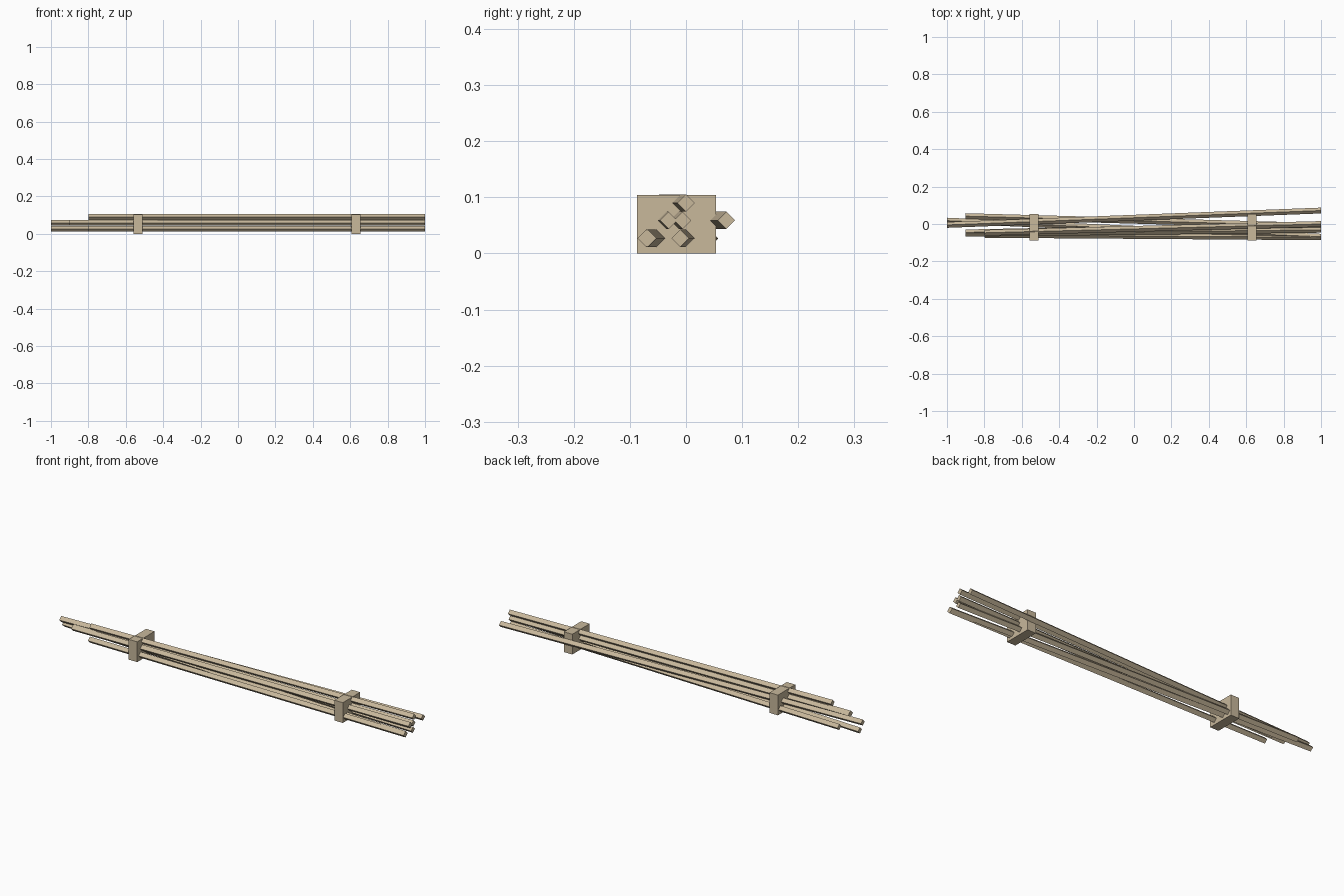
import bpy
import bmesh
from mathutils import Vector

cube = bpy.data.objects.get("Cube")
if cube:
    bpy.data.objects.remove(cube, do_unlink=True)

wood = bpy.data.materials.new("pale_wood")
wood.use_nodes = True
tan = (0.58, 0.48, 0.33, 1)
wood.diffuse_color = tan
wood.node_tree.nodes["Principled BSDF"].inputs["Base Color"].default_value = tan

RADIUS = 0.0155   # half diagonal of a rod
RIGHT_END = 1.0
LOW, MIDDLE, HIGH = 0.027, 0.059, 0.09


def finish(name, bm):
    bmesh.ops.recalc_face_normals(bm, faces=bm.faces)
    mesh = bpy.data.meshes.new(name)
    bm.to_mesh(mesh)
    bm.free()
    mesh.materials.append(wood)
    obj = bpy.data.objects.new(name, mesh)
    bpy.context.collection.objects.link(obj)
    return obj


def rod(name, start_x, start_y, end_y, z):
    """Square rod standing on its edge, slanting in plan."""
    bm = bmesh.new()
    rings = []
    for x, y in ((start_x, start_y), (RIGHT_END, end_y)):
        corners = ((RADIUS, 0), (0, RADIUS), (-RADIUS, 0), (0, -RADIUS))
        rings.append([bm.verts.new((x, y + dy, z + dz)) for dy, dz in corners])
    a, b = rings
    bm.faces.new(a)
    bm.faces.new(b)
    for i in range(4):
        j = (i + 1) % 4
        bm.faces.new((a[i], a[j], b[j], b[i]))
    finish(name, bm)


def block(name, centre, size):
    bm = bmesh.new()
    bmesh.ops.create_cube(bm, size=1)
    bmesh.ops.scale(bm, vec=size, verts=bm.verts)
    bmesh.ops.translate(bm, vec=Vector(centre), verts=bm.verts)
    finish(name, bm)


# Bundle of loosely stacked rods
rod("top_rod", -0.8, -0.047, 0.0, HIGH)
rod("middle_rod_back", -1.0, -0.005, 0.072, MIDDLE)
rod("middle_rod_centre", -0.9, -0.045, -0.006, MIDDLE)
rod("middle_rod_front", -0.9, -0.052, -0.031, MIDDLE)
rod("low_rod_back", -0.9, 0.042, -0.01, LOW)
rod("low_rod_centre", -1.0, 0.018, -0.068, LOW)
rod("low_rod_front", -0.8, -0.058, -0.071, LOW)

# Blocks binding the bundle
for name, x in (("right_binding", -0.535), ("left_binding", 0.632)):
    block(name, (x, -0.017, 0.052), (0.048, 0.141, 0.104))
